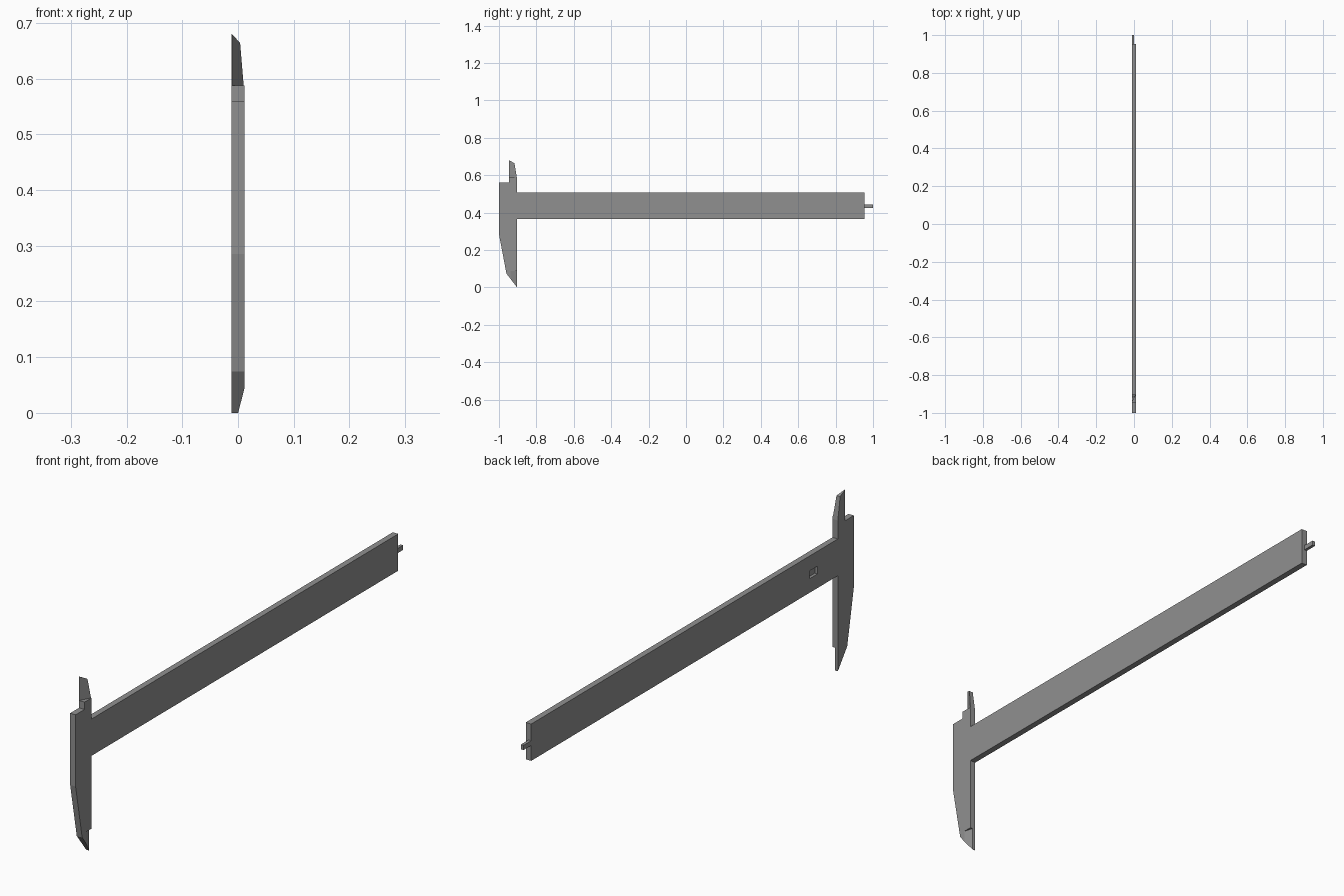
import bpy, bmesh
from mathutils import Vector

if "Cube" in bpy.data.objects:
    bpy.data.objects.remove(bpy.data.objects["Cube"])

HALF = 0.0115  # half thickness of the flat stock

steel = bpy.data.materials.new("grey steel")
steel.diffuse_color = (0.28, 0.28, 0.28, 1)
steel.use_nodes = True
steel.node_tree.nodes["Principled BSDF"].inputs["Base Color"].default_value = steel.diffuse_color


def prism(name, points, direction):
    """Extrude a closed loop of 3D points along a direction."""
    bm = bmesh.new()
    face = bm.faces.new([bm.verts.new(p) for p in points])
    new = bmesh.ops.extrude_face_region(bm, geom=[face])["geom"]
    bmesh.ops.translate(bm, vec=Vector(direction),
                        verts=[g for g in new if isinstance(g, bmesh.types.BMVert)])
    bmesh.ops.recalc_face_normals(bm, faces=bm.faces)
    mesh = bpy.data.meshes.new(name)
    bm.to_mesh(mesh)
    bm.free()
    mesh.materials.append(steel)
    obj = bpy.data.objects.new(name, mesh)
    bpy.context.collection.objects.link(obj)
    return obj


def box(name, x, y, z):
    loop = [(x[0], y[0], z[0]), (x[0], y[1], z[0]), (x[0], y[1], z[1]), (x[0], y[0], z[1])]
    return prism(name, loop, (x[1] - x[0], 0, 0))


def cut(obj, cutter):
    """Subtract the cutter, bake the result and remove the cutter."""
    mod = obj.modifiers.new("cut", 'BOOLEAN')
    mod.operation, mod.solver, mod.object = 'DIFFERENCE', 'EXACT', cutter
    bpy.context.view_layer.update()
    deps = bpy.context.evaluated_depsgraph_get()
    mesh = bpy.data.meshes.new_from_object(obj.evaluated_get(deps))
    obj.modifiers.clear()
    obj.data = mesh
    bpy.data.objects.remove(cutter)


# Main beam with the fixed upper and lower jaws, as one flat outline (y, z)
outline = [(-1, 0.56), (-0.946, 0.56), (-0.946, 0.68), (-0.917, 0.664),
           (-0.903, 0.578), (-0.903, 0.507), (0.954, 0.507), (0.954, 0.366),
           (-0.903, 0.366), (-0.903, 0), (-0.96, 0.074), (-1, 0.285)]
body = prism("beam_and_jaws", [(-HALF, y, z) for y, z in outline], (2 * HALF, 0, 0))

# Knife bevel on the upper jaw
cut(body, prism("upper_bevel_cutter",
                [(-0.0335, -0.99, 0.588), (0.0355, -0.855, 0.588), (0.0355, -0.99, 0.588)],
                (0, 0, 0.2)))

# Knife bevel on the tip of the lower jaw
cut(body, prism("lower_bevel_cutter",
                [(0.023, -0.972, -0.05), (0.023, -0.867, -0.05), (-0.0115, -0.867, -0.05)],
                (0, 0, 0.137)))

# Groove for the depth rod on the -x face, open past the end of the rod
rod_z = (0.425, 0.443)
cut(body, box("groove_cutter", (-0.03, 0.0), (-0.73, 1.1), rod_z))
cut(body, box("pocket_cutter", (-0.03, 0.0), (-0.78, -0.73), (0.42, 0.45)))

# Depth rod lying flush in the groove and sticking out of the beam end
box("depth_rod", (-HALF, 0.0), (-0.73, 1.0), rod_z)
